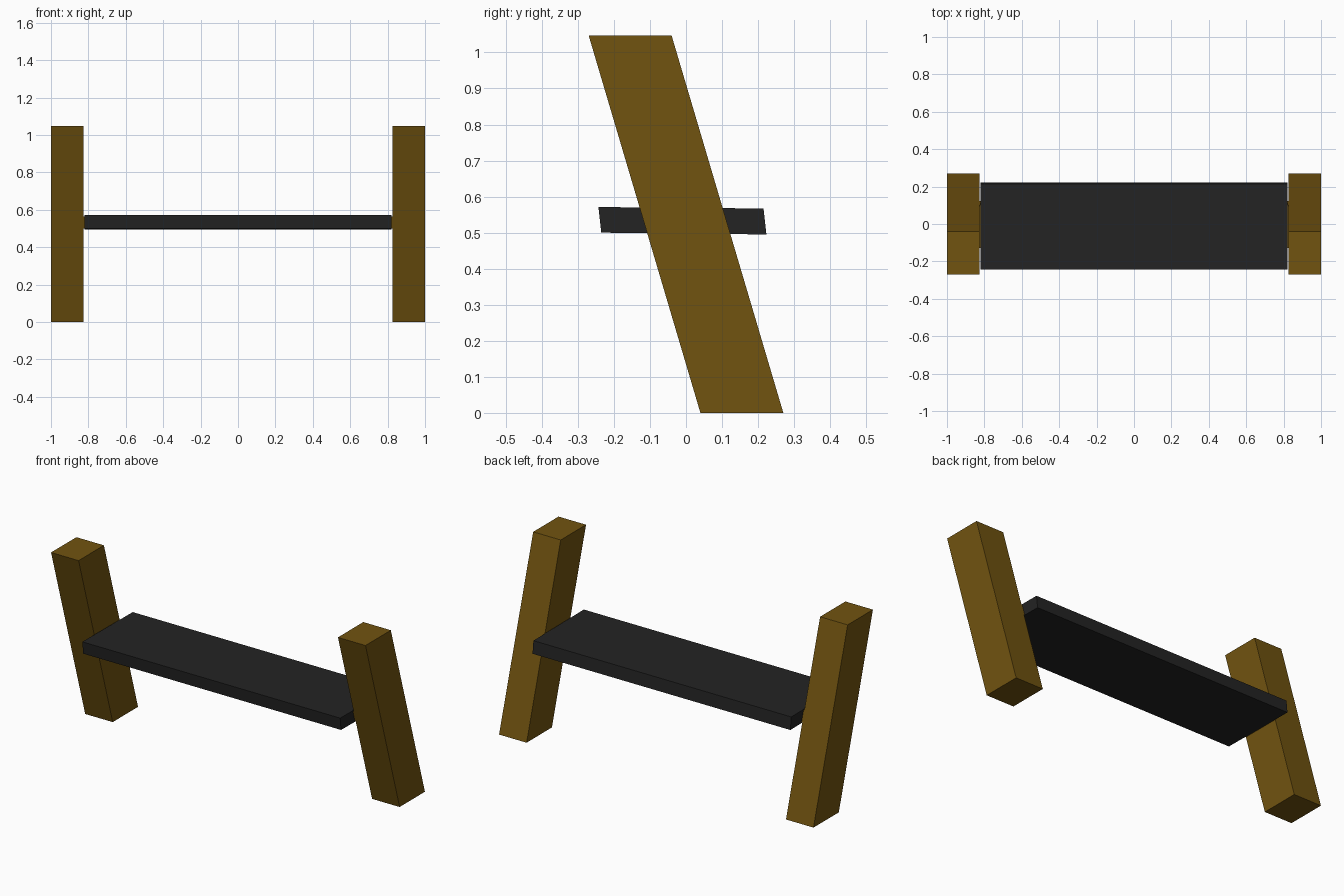
import bpy
import bmesh

cube = bpy.data.objects.get("Cube")
if cube:
    bpy.data.objects.remove(cube, do_unlink=True)


def material(name, rgb):
    mat = bpy.data.materials.new(name)
    mat.use_nodes = True
    mat.diffuse_color = (*rgb, 1)
    mat.node_tree.nodes["Principled BSDF"].inputs["Base Color"].default_value = (*rgb, 1)
    return mat


wood = material("brown wood", (0.165, 0.087, 0.005))
black = material("black seat", (0.017, 0.017, 0.017))


def prism(name, profile, x0, x1, mat):
    """Extrude a side profile of (y, z) points from x0 to x1."""
    bm = bmesh.new()
    face = bm.faces.new([bm.verts.new((x0, y, z)) for y, z in profile])
    ext = bmesh.ops.extrude_face_region(bm, geom=[face])
    verts = [v for v in ext["geom"] if isinstance(v, bmesh.types.BMVert)]
    bmesh.ops.translate(bm, verts=verts, vec=(x1 - x0, 0, 0))
    bmesh.ops.recalc_face_normals(bm, faces=bm.faces)
    mesh = bpy.data.meshes.new(name)
    bm.to_mesh(mesh)
    bm.free()
    mesh.materials.append(mat)
    obj = bpy.data.objects.new(name, mesh)
    bpy.context.collection.objects.link(obj)
    return obj


def lean(z0, z1):
    """Slice of the leaning post profile between two heights."""
    def mid(z):
        return 0.155 - 0.31 * z / 1.047
    h = 0.115
    return [(mid(z0) - h, z0), (mid(z0) + h, z0), (mid(z1) + h, z1), (mid(z1) - h, z1)]


# Leaning posts, each with a short tenon reaching the seat
for side, s in (("left", 1), ("right", -1)):
    prism(side + "_post", lean(0, 1.047), s * 0.825, s * 1.0, wood)
    prism(side + "_tenon", lean(0.5, 0.565), s * 0.81, s * 0.83, wood)

# Seat board, slightly tilted and skewed
prism("seat", [(-0.235, 0.5), (0.223, 0.495), (0.215, 0.567), (-0.243, 0.571)],
      -0.82, 0.82, black)
